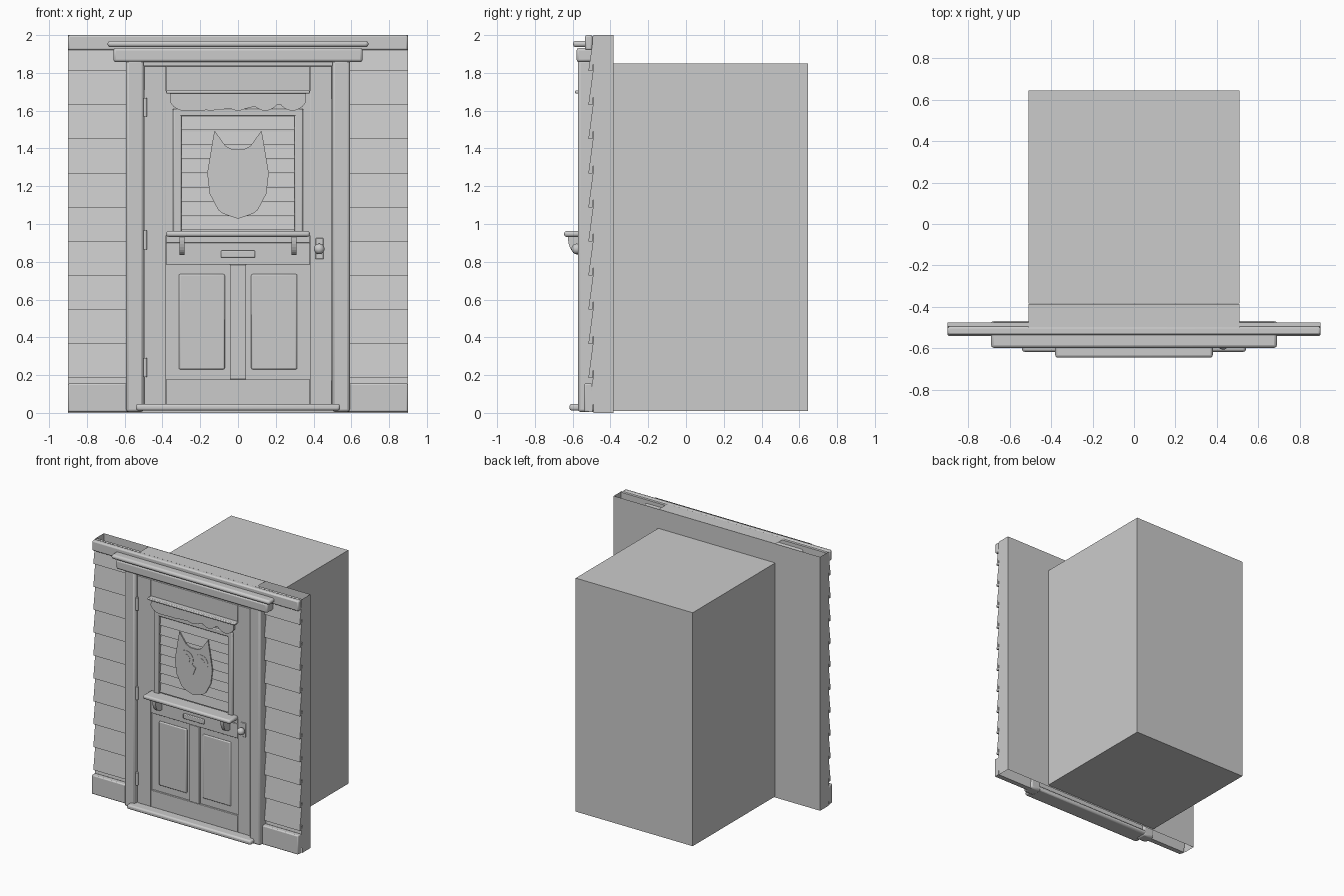
import bpy, bmesh, math
from mathutils import Matrix

cube = bpy.data.objects.get("Cube")
if cube:
    bpy.data.objects.remove(cube, do_unlink=True)

grey = bpy.data.materials.new("plain grey")
grey.use_nodes = True
grey.diffuse_color = (0.6, 0.6, 0.6, 1)
grey.node_tree.nodes["Principled BSDF"].inputs["Base Color"].default_value = (0.6, 0.6, 0.6, 1)


def add(name, bm, bevel=0, smooth=False, segments=2):
    bmesh.ops.recalc_face_normals(bm, faces=bm.faces)
    mesh = bpy.data.meshes.new(name)
    bm.to_mesh(mesh)
    bm.free()
    mesh.materials.append(grey)
    ob = bpy.data.objects.new(name, mesh)
    bpy.context.collection.objects.link(ob)
    if bevel:
        mod = ob.modifiers.new("bevel", 'BEVEL')
        mod.width, mod.segments, mod.limit_method = bevel, segments, 'ANGLE'
    if bevel or smooth:
        bpy.ops.object.select_all(action='DESELECT')
        ob.select_set(True)
        bpy.context.view_layer.objects.active = ob
        bpy.ops.object.shade_smooth_by_angle(angle=math.radians(40))
    return ob


def box(name, x, y, z, bevel=0):
    bm = bmesh.new()
    bmesh.ops.create_cube(bm, size=1)
    for v in bm.verts:
        v.co = [a + (b - a) * (c + 0.5) for (a, b), c in zip((x, y, z), v.co)]
    return add(name, bm, bevel)


def prism(name, points, axis, lo, hi, bevel=0):
    """Extrude a flat outline: (x, z) along y, or (y, z) along x."""
    bm = bmesh.new()
    place = (lambda p, d: (p[0], d, p[1])) if axis == 'y' else (lambda p, d: (d, p[0], p[1]))
    face = bm.faces.new([bm.verts.new(place(p, lo)) for p in points])
    ext = bmesh.ops.extrude_face_region(bm, geom=[face])
    move = (0, hi - lo, 0) if axis == 'y' else (hi - lo, 0, 0)
    bmesh.ops.translate(bm, vec=move, verts=[g for g in ext["geom"] if isinstance(g, bmesh.types.BMVert)])
    return add(name, bm, bevel)


def sheet(name, corners):
    bm = bmesh.new()
    bm.faces.new([bm.verts.new(c) for c in corners])
    return add(name, bm)


def disc(name, x, z, r, y0, y1, sides=32):
    ring = [(x + r * math.cos(2 * math.pi * i / sides), z + r * math.sin(2 * math.pi * i / sides))
            for i in range(sides)]
    return prism(name, ring, 'y', y0, y1)


SIDES = (("right", -1), ("left", 1))


def span(s, a, b):
    return tuple(sorted((s * a, s * b)))


# Room block and the thin sheets closing the wall
BACK, FACE = -0.385, -0.545
box("room_block", (-0.51, 0.51), (BACK + 0.002, 0.645), (0.01, 1.85))
sheet("wall_back", [(-0.9, BACK, 0), (0.9, BACK, 0), (0.9, BACK, 2), (-0.9, BACK, 2)])
sheet("wall_top", [(-0.51, BACK, 1.998), (0.51, BACK, 1.998), (0.51, -0.5, 1.998), (-0.51, -0.5, 1.998)])
for side, s in SIDES:
    sheet(side + "_wall_end", [(s * 0.9, BACK, 0), (s * 0.9, -0.49, 0), (s * 0.9, -0.49, 2), (s * 0.9, BACK, 2)])

# Overlapping tilted boards, baseboards and the top board
for side, s in SIDES:
    x0, x1 = span(s, 0.56, 0.9)
    for i in range(11):
        z = 0.005 + i * 0.1805
        top = min(z + 0.2, 1.99)
        prism(f"{side}_board_{i}", [(-0.517, z), (-0.49, top), (-0.475, top), (-0.495, z)], 'x', x0, x1)
    box(side + "_baseboard", span(s, 0.56, 0.9), (-0.54, -0.495), (0.005, 0.155), 0.008)
box("top_board", (-0.9, 0.9), (-0.535, -0.495), (1.92, 2), 0.01)
box("top_board_backing", (-0.9, 0.9), (-0.495, -0.475), (1.93, 1.995))

# Door surround
for side, s in SIDES:
    box(side + "_door_post", span(s, 0.5, 0.592), (-0.572, -0.48), (0.005, 1.87), 0.014)
box("lintel", (-0.66, 0.66), (-0.58, -0.48), (1.857, 1.932), 0.014)
box("cornice", (-0.69, 0.69), (-0.598, -0.468), (1.936, 1.97), 0.014)
box("threshold", (-0.54, 0.54), (-0.617, -0.48), (0.012, 0.047), 0.012)
box("door_head", (-0.5, 0.5), (-0.54, -0.49), (1.839, 1.86))

# Door leaf with stiles and rails
box("door_core", (-0.498, 0.498), (-0.53, -0.495), (0.045, 1.836))
for side, s in SIDES:
    box(side + "_stile", span(s, 0.38, 0.498), (FACE, -0.525), (0.045, 1.836), 0.003)
for name, z0, z1 in (("bottom_rail", 0.045, 0.178), ("middle_rail", 0.785, 0.9),
                     ("sill_rail", 0.9, 0.94), ("top_rail", 1.705, 1.836)):
    box(name, (-0.379, 0.379), (FACE, -0.525), (z0, z1), 0.003)
box("centre_stile", (-0.043, 0.043), (FACE, -0.525), (0.178, 0.785), 0.003)
for side, s in SIDES:
    box(side + "_raised_panel", span(s, 0.07, 0.313), (-0.541, -0.525), (0.23, 0.735), 0.008)

# Window frame and slatted blind
for side, s in SIDES:
    box(side + "_window_frame", span(s, 0.3, 0.343), (-0.56, -0.525), (0.955, 1.605), 0.006)
    box(side + "_window_margin", span(s, 0.343, 0.38), (FACE, -0.525), (0.94, 1.705))
box("window_head", (-0.343, 0.343), (-0.56, -0.525), (1.572, 1.61), 0.006)
box("window_upper_margin", (-0.343, 0.343), (FACE, -0.525), (1.61, 1.705))
for i in range(8):
    z = 0.968 + i * 0.0755
    prism(f"blind_slat_{i}", [(-0.543, z), (-0.533, z + 0.07), (-0.528, z + 0.07), (-0.528, z)],
          'x', -0.299, 0.299)

# Scalloped valance and its rail
outline = [(-0.36, 1.692), (0.36, 1.692)]
for i in range(5):
    right = 0.36 - i * 0.144
    for k in range(9):
        t = k / 8
        outline.append((right - t * 0.144 + 0.0005 * (k == 0) - 0.0005 * (k == 8),
                        1.645 - 0.045 * math.sin(math.pi * t) ** 0.7))
prism("valance", outline, 'y', -0.572, -0.55)
box("valance_rail", (-0.38, 0.38), (-0.587, -0.53), (1.69, 1.708), 0.006)

# Owl plaque: mirrored half outline, ringed eyes and beak
half = [(0.03, 1.395), (0.065, 1.412), (0.125, 1.495), (0.163, 1.27), (0.15, 1.16), (0.105, 1.075), (0.08, 1.055)]
owl = [(0, 1.395)] + half + [(0, 1.028)] + [(-x, z) for x, z in reversed(half)]
prism("owl_plaque", owl, 'y', -0.553, -0.544)
for side, s in SIDES:
    disc(side + "_eye_ring", s * 0.064, 1.302, 0.062, -0.555, -0.55)
    disc(side + "_eye", s * 0.064, 1.302, 0.034, -0.557, -0.55)
prism("owl_beak", [(-0.022, 1.25), (0, 1.262), (0.022, 1.25), (0, 1.195)], 'y', -0.558, -0.55)

# Window sill and curved brackets
box("window_sill", (-0.38, 0.38), (-0.645, -0.53), (0.932, 0.963), 0.012)
for side, s in SIDES:
    curve = [(-0.565 - 0.06 * math.sin(t * math.pi / 16), 0.93 - 0.095 * math.cos(t * math.pi / 16))
             for t in range(9)]
    prism(side + "_bracket", [(-0.54, 0.935), (-0.54, 0.835)] + curve, 'x', *span(s, 0.283, 0.31))

# Letter slot, knob and hinges
box("letter_slot", (-0.09, 0.09), (-0.558, -0.54), (0.822, 0.86), 0.005)
box("knob_plate", (0.41, 0.453), (-0.552, -0.54), (0.815, 0.925), 0.004)
disc("knob_stem", 0.43, 0.868, 0.013, -0.59, -0.545, 16)
bm = bmesh.new()
bmesh.ops.create_uvsphere(bm, u_segments=24, v_segments=12, radius=0.028,
                          matrix=Matrix.Translation((0.43, -0.578, 0.868)))
add("door_knob", bm, smooth=True)
for i, z in enumerate((0.24, 0.915, 1.618)):
    bm = bmesh.new()
    bmesh.ops.create_cone(bm, cap_ends=True, segments=12, radius1=0.01, radius2=0.01, depth=0.1,
                          matrix=Matrix.Translation((-0.492, -0.555, z)))
    add(f"hinge_{i}", bm, smooth=True)
